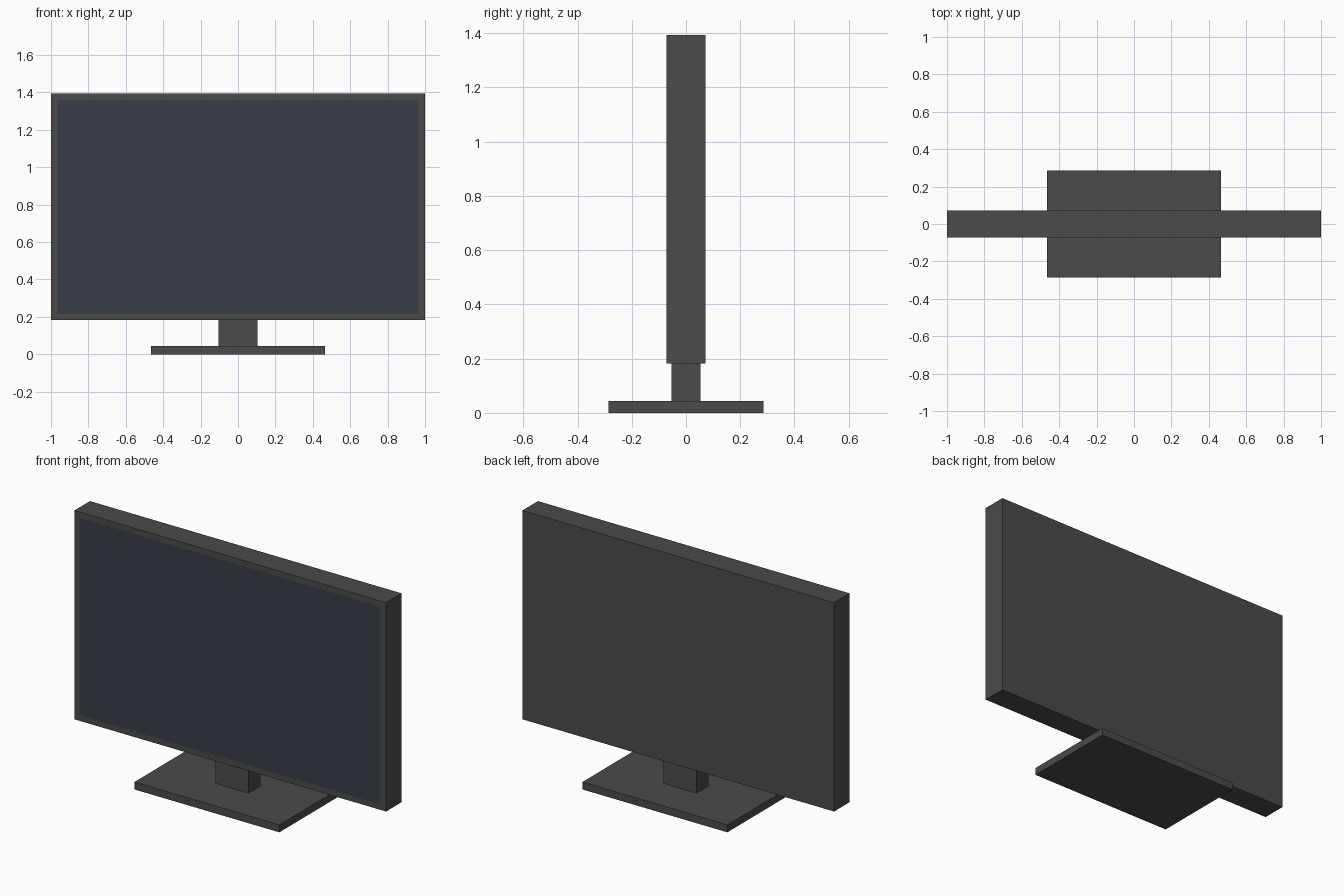
import bpy

if "Cube" in bpy.data.objects:
    bpy.data.objects.remove(bpy.data.objects["Cube"])


def material(name, colour):
    mat = bpy.data.materials.new(name)
    mat.diffuse_color = (*colour, 1)
    mat.use_nodes = True
    mat.node_tree.nodes["Principled BSDF"].inputs["Base Color"].default_value = mat.diffuse_color
    return mat


def box(name, half_x, half_y, z0, z1, mat):
    bpy.ops.mesh.primitive_cube_add(size=2, location=(0, 0, (z0 + z1) / 2))
    obj = bpy.context.object
    obj.name = name
    obj.scale = (half_x, half_y, (z1 - z0) / 2)
    bpy.ops.object.transform_apply(location=False, rotation=False, scale=True)
    obj.data.materials.append(mat)
    return obj


plastic = material("dark_plastic", (0.07, 0.07, 0.072))
glass = material("screen_glass", (0.04, 0.048, 0.065))

# Stand: flat foot and short neck
box("stand_base", 0.465, 0.285, 0, 0.043, plastic)
box("stand_neck", 0.105, 0.054, 0.043, 0.182, plastic)

# Monitor casing
box("casing", 1.0, 0.071, 0.182, 1.393, plastic)

# Screen panel, practically flush with the front of the casing
bpy.ops.mesh.primitive_plane_add(size=2, location=(0, -0.072, 0.7875),
                                 rotation=(1.5707963, 0, 0))
screen = bpy.context.object
screen.name = "screen"
screen.scale = (0.966, 0.5725, 1)
bpy.ops.object.transform_apply(location=False, rotation=True, scale=True)
screen.data.materials.append(glass)
